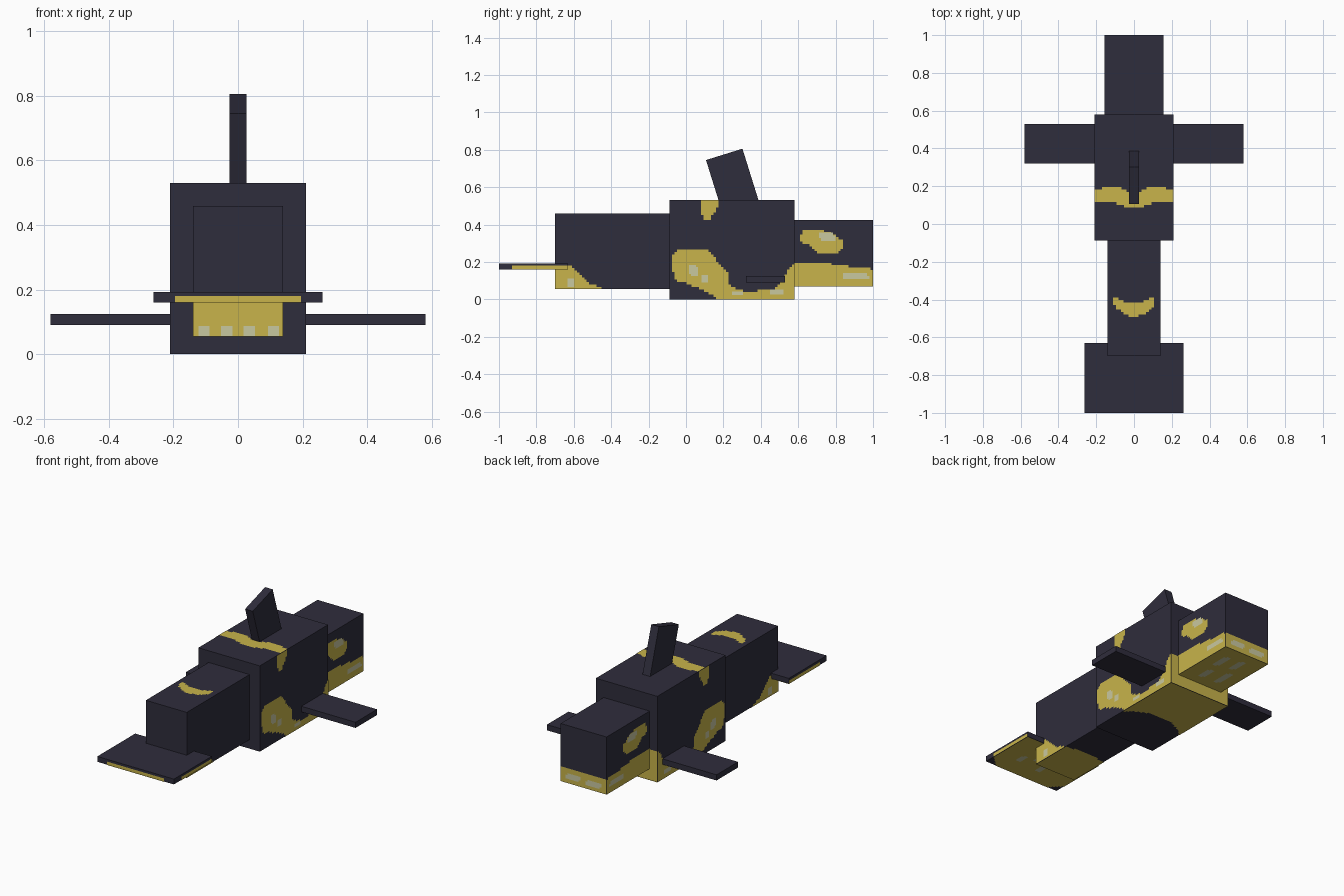
import bpy, bmesh, math
from mathutils import Vector, Matrix

if "Cube" in bpy.data.objects:
    bpy.data.objects.remove(bpy.data.objects["Cube"])


def material(name, rgb):
    m = bpy.data.materials.new(name)
    m.diffuse_color = (*rgb, 1)
    m.use_nodes = True
    m.node_tree.nodes["Principled BSDF"].inputs["Base Color"].default_value = m.diffuse_color
    return m


DARK = material("dark_slate", (0.028, 0.026, 0.045))
GOLD = material("mustard", (0.578, 0.456, 0.069))
PALE = material("pale_cream", (0.584, 0.578, 0.352))
CELL = 0.0131  # size of one painted square


def finish(name, bm, mats):
    me = bpy.data.meshes.new(name)
    bm.to_mesh(me)
    bm.free()
    for m in mats:
        me.materials.append(m)
    ob = bpy.data.objects.new(name, me)
    bpy.context.collection.objects.link(ob)
    return ob


def box(name, lo, hi, tilt=0.0, gold_below=False):
    lo, hi = Vector(lo), Vector(hi)
    bm = bmesh.new()
    bmesh.ops.create_cube(bm, size=1)
    mat = (Matrix.Translation((lo + hi) / 2) @ Matrix.Rotation(tilt, 4, 'X')
           @ Matrix.Diagonal((*(hi - lo), 1)))
    bmesh.ops.transform(bm, matrix=mat, verts=bm.verts)
    bm.normal_update()
    for f in bm.faces:
        f.material_index = int(gold_below and f.normal.z < -0.9)
    return finish(name, bm, [DARK, GOLD])


def inside(p, poly):
    hit = False
    for (ax, ay), (bx, by) in zip(poly, poly[1:] + poly[:1]):
        if (ay > p[1]) != (by > p[1]) and p[0] < ax + (p[1] - ay) * (bx - ax) / (by - ay):
            hit = not hit
    return hit


def patch(name, axis, sign, at, poly, mat=GOLD):
    """Stepped-edge marking lying just off a face; poly uses the other two axes."""
    lift = 0.002 if mat == GOLD else 0.004
    us, vs = zip(*poly)
    u0, v0 = min(us), min(vs)
    nu = max(1, round((max(us) - u0) / CELL))
    nv = max(1, round((max(vs) - v0) / CELL))
    du, dv = (max(us) - u0) / nu, (max(vs) - v0) / nv
    bm, verts = bmesh.new(), {}

    def vert(i, j):
        if (i, j) not in verts:
            co = [u0 + i * du, v0 + j * dv]
            co.insert(axis, sign * (at + lift) if axis == 0 else at + sign * lift)
            verts[i, j] = bm.verts.new(co)
        return verts[i, j]

    for i in range(nu):
        for j in range(nv):
            if inside((u0 + (i + .5) * du, v0 + (j + .5) * dv), poly):
                f = bm.faces.new([vert(i, j), vert(i + 1, j), vert(i + 1, j + 1), vert(i, j + 1)])
                f.normal_update()
                if f.normal[axis] * sign < 0:
                    f.normal_flip()
    bmesh.ops.dissolve_limit(bm, angle_limit=0.01, verts=bm.verts, edges=bm.edges)
    finish(name, bm, [mat])


def spot(name, axis, sign, at, u, v, w, h):
    """Small pale blob with clipped corners."""
    a, b = w / 2, h / 2
    pts = [(-a, -b * .4), (-a * .5, -b), (a, -b), (a, b * .3), (a * .5, b), (-a, b)]
    patch(name, axis, sign, at, [(u + p, v + q) for p, q in pts], PALE)


def rect(u0, v0, u1, v1):
    return [(u0, v0), (u1, v0), (u1, v1), (u0, v1)]


# Solid parts
box("body", (-.21, -.087, 0), (.21, .58, .53))
box("head", (-.157, .58, .07), (.157, 1, .425), gold_below=True)
box("tail", (-.14, -.70, .055), (.14, -.087, .458))
box("tail_fluke", (-.262, -1, .16), (.262, -.63, .193))
box("dorsal_fin", (-.026, .147, .482), (.026, .351, .782), tilt=math.radians(17.3))
for s, side in ((1, "right"), (-1, "left")):
    x0, x1 = sorted((s * .205, s * .58))
    box(side + "_flipper", (x0, .32, .09), (x1, .53, .125))

# Markings repeated on both sides
for s, side in ((1, "right_"), (-1, "left_")):
    patch(side + "eye_patch", 0, s, .157,
          [(.61, .33), (.63, .372), (.72, .372), (.78, .35), (.84, .315), (.835, .265),
           (.80, .245), (.71, .245), (.66, .29), (.615, .305)])
    spot(side + "eye_glint", 0, s, .157, .755, .335, .09, .045)
    patch(side + "jaw", 0, s, .157,
          [(.58, .07), (1, .07), (1, .162), (.85, .178), (.735, .195), (.58, .195)])
    spot(side + "jaw_spot", 0, s, .157, .91, .125, .14, .03)
    patch(side + "flank", 0, s, .21,
          [(-.07, .24), (-.04, .267), (.12, .267), (.165, .22), (.17, .19), (.22, .15),
           (.235, .075), (.28, .05), (.36, .04), (.39, .05), (.47, .06), (.51, .09),
           (.53, .13), (.56, .175), (.58, .19), (.58, 0), (.16, 0), (.15, .02),
           (.09, .05), (.02, .08), (-.06, .105), (-.075, .18)])
    for u, v, w, h in ((.04, .155, .05, .06), (.10, .11, .035, .04),
                       (.275, .033, .06, .02), (.485, .04, .07, .026)):
        spot(side + "flank_spot", 0, s, .21, u, v, w, h)
    patch(side + "saddle", 0, s, .21,
          [(.085, .53), (.175, .53), (.17, .49), (.145, .455), (.13, .425), (.095, .43), (.08, .48)])
    patch(side + "tail_patch", 0, s, .14,
          [(-.70, .055), (-.44, .055), (-.46, .07), (-.52, .085), (-.56, .12),
           (-.60, .165), (-.62, .18), (-.70, .18)])
    spot(side + "tail_spot", 0, s, .14, -.615, .09, .035, .045)
    patch(side + "fluke_edge", 0, s, .262, rect(-.93, .16, -.63, .18))

# Top markings
patch("saddle_band", 2, 1, .53,
      [(-.21, .175), (-.16, .197), (-.07, .197), (-.03, .165), (.03, .165), (.07, .197),
       (.16, .197), (.21, .175), (.21, .11), (.15, .122), (.10, .11), (.04, .088),
       (-.04, .088), (-.10, .11), (-.15, .122), (-.21, .11)])
patch("tail_crescent", 2, 1, .458,
      [(-.11, -.39), (-.07, -.40), (-.04, -.42), (.04, -.42), (.07, -.40), (.105, -.39),
       (.10, -.44), (.05, -.48), (0, -.492), (-.05, -.48), (-.10, -.44)])

# Underside markings
patch("belly", 2, -1, 0,
      [(-.21, .58), (-.21, .155), (-.15, .20), (-.08, .235), (.08, .235),
       (.15, .20), (.21, .155), (.21, .58)])
patch("tail_belly", 2, -1, .055,
      [(-.14, -.70), (.14, -.70), (.14, -.44), (.06, -.42), (-.06, -.42), (-.14, -.44)])
patch("fluke_belly", 2, -1, .16,
      [(-.262, -.63), (-.262, -.93), (-.19, -1), (.19, -1), (.262, -.93), (.262, -.63)])
for u, v, w, h in ((-.06, .72, .04, .13), (.05, .70, .04, .10), (-.03, .88, .04, .11), (.07, .86, .04, .12)):
    spot("chin_spot", 2, -1, .07, u, v, w, h)
for u, v in ((-.12, -.80), (-.03, -.86), (.05, -.78), (.13, -.84)):
    spot("fluke_spot", 2, -1, .16, u, v, .035, .07)

# End faces: chin, chest, tail stump and fluke rim
patch("chin_front", 1, 1, 1, rect(-.157, .07, .157, .162))
for u, v, w in ((-.07, .11, .11), (.07, .115, .10)):
    spot("chin_front_spot", 1, 1, 1, u, v, w, .035)
patch("chest", 1, 1, .58, rect(-.21, 0, .21, .19))
patch("tail_stump", 1, -1, -.70, rect(-.14, .055, .14, .16))
for u in (-.105, -.035, .035, .11):
    spot("tail_stump_spot", 1, -1, -.70, u, .072, .035, .03)
patch("fluke_rim", 1, -1, -1,
      [(-.195, .16), (.195, .16), (.195, .17), (.185, .18), (-.185, .18), (-.195, .17)])
